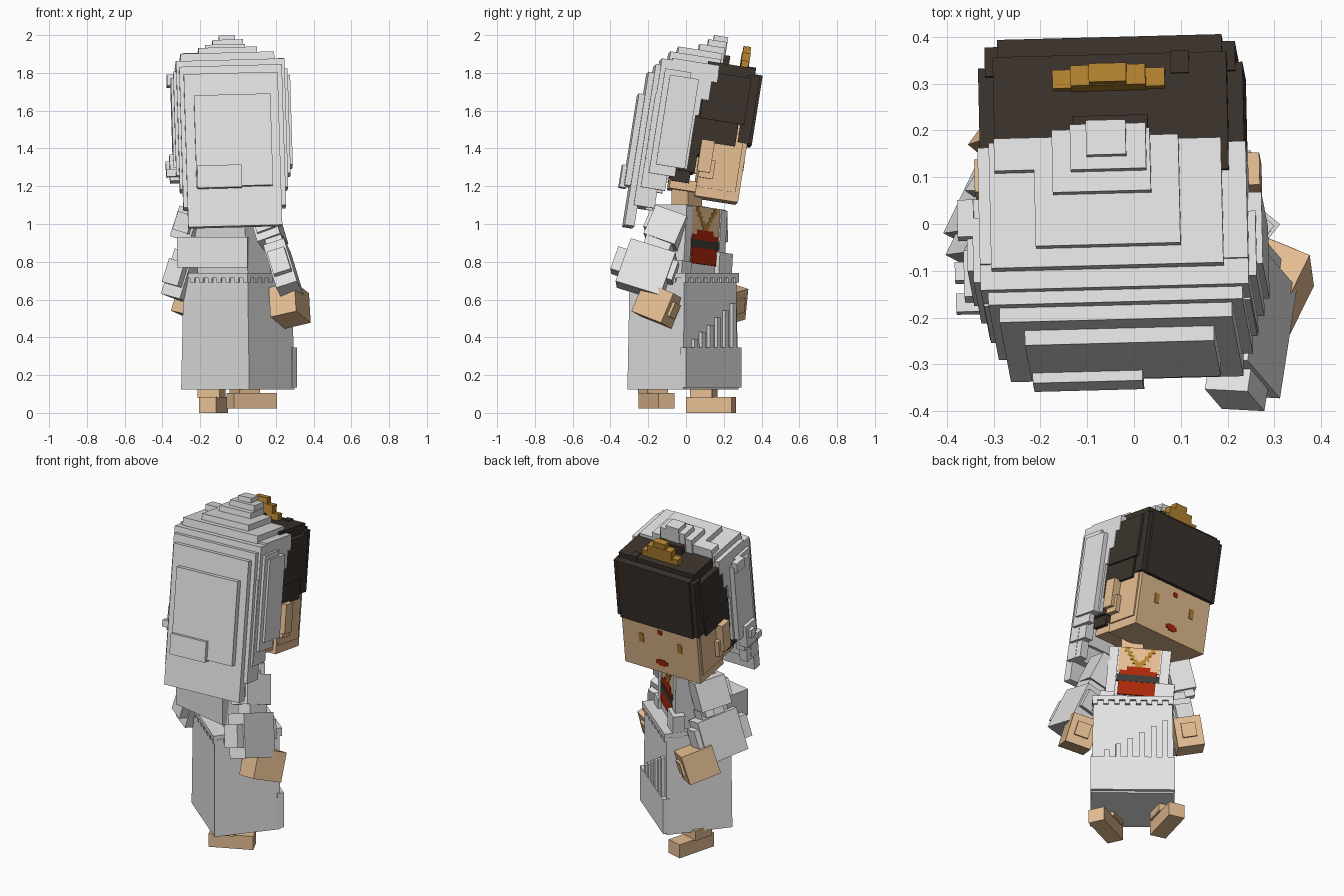
import bpy, bmesh, math
from mathutils import Matrix, Vector, Euler


def material(name, rgb):
    m = bpy.data.materials.new(name)
    m.diffuse_color = (*rgb, 1)
    return m


WHITE = material("white cloth", (0.77, 0.77, 0.77))
SKIN = material("skin", (0.78, 0.51, 0.29))
HAIR = material("dark hair", (0.044, 0.033, 0.025))
GOLD = material("gold", (0.46, 0.23, 0.03))
RED = material("red", (0.40, 0.02, 0.003))
BLACK = material("black band", (0.045, 0.043, 0.038))


def frame(loc, rx=0, ry=0, rz=0):
    rot = Euler([math.radians(a) for a in (rx, ry, rz)])
    return Matrix.Translation(loc) @ rot.to_matrix().to_4x4()


def part(name, mat, mtx, boxes):
    """One object from boxes (x0, x1, y0, y1, z0, z1) in a tilted frame."""
    bm = bmesh.new()
    for x0, x1, y0, y1, z0, z1 in boxes:
        c = Vector(((x0 + x1) / 2, (y0 + y1) / 2, (z0 + z1) / 2))
        s = Matrix.Diagonal((x1 - x0, y1 - y0, z1 - z0, 1))
        bmesh.ops.create_cube(bm, size=1, matrix=mtx @ Matrix.Translation(c) @ s)
    me = bpy.data.meshes.new(name)
    bm.to_mesh(me)
    bm.free()
    me.materials.append(mat)
    ob = bpy.data.objects.new(name, me)
    bpy.context.collection.objects.link(ob)
    return ob


def wide(hw, *rest):
    return (-hw, hw, *rest)


def both(x0, x1, *rest):
    return [(x0, x1, *rest), (-x1, -x0, *rest)]


HEAD = frame((-0.026, 0, 1.15), -9, -1.5, 1.5)
BODY = frame((0, -0.015, 0), 0, 0, -39)
TORSO = BODY @ frame((-0.015, 0, 0.75), 0, -5, 0) @ Matrix.Translation((0, 0, -0.75))

# Head: skull, jaw ledge, ears
part("face", SKIN, HEAD, [
    wide(0.25, 0.04, 0.272, 0.0, 0.45),
    wide(0.23, -0.10, 0.05, 0.02, 0.075),
    wide(0.258, 0.05, 0.25, 0.05, 0.36)])
part("ears", SKIN, HEAD,
     both(0.25, 0.305, 0.03, 0.10, 0.13, 0.30)
     + both(0.25, 0.285, 0.04, 0.12, 0.10, 0.2))
part("neck", SKIN, BODY, [wide(0.06, -0.03, 0.08, 1.08, 1.2)])

# Facial marks as thin plates
F = 0.272
part("eyes", GOLD, HEAD, both(0.112, 0.142, F, F + 0.004, 0.168, 0.225))
part("mouth", RED, HEAD, [wide(0.038, F, F + 0.004, 0.055, 0.077),
                          wide(0.02, F, F + 0.004, 0.046, 0.085)])
part("forehead_dot", RED, HEAD, [wide(0.014, F, F + 0.004, 0.252, 0.279)])

# Hair: fringe, crown and stepped side locks
part("hair", HAIR, HEAD, [
    wide(0.24, 0.23, 0.297, 0.31, 0.685),
    wide(0.268, 0.22, 0.283, 0.315, 0.675),
    wide(0.283, 0.0, 0.24, 0.41, 0.66),
    wide(0.25, 0.0, 0.255, 0.60, 0.715),
    wide(0.272, -0.02, 0.21, 0.29, 0.5),
    wide(0.27, -0.04, 0.04, 0.22, 0.5),
    wide(0.262, -0.09, 0.02, 0.12, 0.4),
    wide(0.25, -0.10, 0.0, 0.06, 0.3),
    wide(0.08, 0.05, 0.115, 0.70, 0.765),
    (0.13, 0.17, 0.21, 0.258, 0.66, 0.722)])

# Stepped gold crown
part("crown", GOLD, HEAD, [
    (-0.122, 0.118, 0.178, 0.218, 0.70, 0.752),
    (-0.082, 0.078, 0.176, 0.220, 0.70, 0.795),
    (-0.042, 0.038, 0.178, 0.218, 0.70, 0.83)])

# Veil: flat-topped hood, stepped peak, stair-cut front edge
part("veil_hood", WHITE, HEAD, [
    wide(0.287, -0.19, 0.062, 0.61, 0.70),
    wide(0.287, -0.20, 0.032, 0.51, 0.64),
    wide(0.287, -0.20, -0.005, 0.42, 0.56),
    wide(0.286, -0.20, -0.022, 0.13, 0.45),
    (-0.262, 0.235, -0.205, 0.066, 0.60, 0.735),
    (-0.25, 0.14, 0.0, 0.07, 0.70, 0.77),
    (-0.165, 0.145, -0.165, 0.07, 0.70, 0.77),
    (-0.125, 0.085, -0.055, 0.08, 0.70, 0.803),
    (-0.085, 0.077, -0.012, 0.086, 0.70, 0.835),
    (-0.05, 0.035, 0.015, 0.09, 0.70, 0.862)])
part("veil_sides", WHITE, HEAD,
     both(0.27, 0.316, -0.19, -0.035, 0.13, 0.61)
     + both(0.27, 0.303, -0.22, -0.08, 0.08, 0.64)
     + both(0.23, 0.285, -0.25, -0.12, 0.0, 0.5)
     + both(0.22, 0.27, -0.27, -0.16, -0.10, 0.3)
     + [(-0.355, -0.28, -0.20, -0.16, 0.08, 0.12),
        (-0.355, -0.30, -0.14, -0.10, 0.12, 0.17),
        (-0.335, -0.28, -0.18, -0.08, 0.06, 0.2),
        (-0.335, -0.30, -0.12, -0.04, 0.58, 0.64)])
part("veil_back", WHITE, HEAD, [
    wide(0.287, -0.245, -0.18, 0.0, 0.69),
    wide(0.272, -0.272, -0.20, -0.10, 0.655),
    (-0.25, 0.248, -0.303, -0.25, -0.21, 0.61),
    (-0.20, 0.205, -0.335, -0.29, 0.0, 0.49),
    (-0.195, 0.04, -0.357, -0.32, -0.01, 0.11)])

# Torso leaning to one side, with side drapes and a back wrap
part("torso", WHITE, TORSO, [
    wide(0.17, -0.11, 0.12, 0.70, 1.09),
    (-0.21, -0.10, 0.08, 0.15, 0.72, 0.86),
    (0.12, 0.20, 0.08, 0.14, 0.72, 0.79)]
    + both(0.12, 0.172, 0.10, 0.128, 0.74, 1.085))
part("back_wrap", WHITE, frame((-0.12, -0.10, 0.85), 0, 0, -12),
     [wide(0.19, -0.08, 0.08, -0.08, 0.08)])

# Neckline, blouse, band and necklace on the chest
C = 0.12
part("neckline", SKIN, TORSO, [wide(0.115, C, C + 0.004, 0.93, 1.088)])
part("blouse", RED, TORSO, [wide(0.105, C, C + 0.008, 0.785, 0.94),
                            wide(0.065, C, C + 0.008, 0.93, 0.965)])
part("chest_band", BLACK, TORSO, [wide(0.118, C, C + 0.0095, 0.87, 0.912)])
part("necklace", GOLD, TORSO,
     [b for i in range(4)
      for b in both(0.012 + 0.016 * i, 0.036 + 0.016 * i, C, C + 0.007,
                    0.985 + 0.025 * i, 1.014 + 0.025 * i)]
     + [wide(0.022, C, C + 0.007, 0.955, 1.0)])

# Skirt, tapering slightly to the waist
skirt = part("skirt", WHITE, BODY, [wide(0.232, -0.192, 0.188, 0.125, 0.73)])
inv = BODY.inverted()
for v in skirt.data.vertices:
    if v.co.z > 0.5:
        p = inv @ v.co
        v.co = BODY @ Vector((p.x * 0.94, p.y * 0.98, p.z))

# Front hem panel with rising pleats, and hanging teeth along the waist
part("skirt_pleats", WHITE, BODY,
     [wide(0.234, 0.17, 0.208, 0.135, 0.345)]
     + [(0.13 - 0.065 * i, 0.16 - 0.065 * i, 0.17, 0.206, 0.34, 0.39 + 0.038 * i)
        for i in range(6)])
part("waist_trim", WHITE, BODY,
     [wide(0.226, -0.198, 0.198, 0.715, 0.74)]
     + [(x, x + 0.028, y0, y1, 0.69, 0.73)
        for x in [-0.225 + 0.06 * i for i in range(8)]
        for y0, y1 in ((0.17, 0.198), (-0.198, -0.17))]
     + [(0.20, 0.226, y, y + 0.028, 0.69, 0.73)
        for y in [-0.198 + 0.06 * i for i in range(6)]])

# Arms: shoulder, wide sleeve and hand, each in its own tilted frame
arms = {
    "right": [((0.16, -0.10, 0.98), (-20, -20, -8)),
              ((0.24, -0.205, 0.76), (-18, -18, -3)),
              ((0.275, -0.15, 0.565), (-20, -12, -22))],
    "left": [((-0.235, 0.11, 0.99), (-10, 15, -35)),
             ((-0.265, 0.075, 0.72), (-10, 14, -28)),
             ((-0.22, 0.205, 0.58), (-15, 10, -39))]}
for side, (sh, sl, ha) in arms.items():
    part(side + "_shoulder", WHITE, frame(sh[0], *sh[1]), [
        wide(0.065, -0.09, 0.09, -0.09, 0.08),
        wide(0.05, -0.11, -0.05, -0.05, 0.05),
        wide(0.05, 0.02, 0.07, -0.13, 0.0)])
    part(side + "_sleeve", WHITE, frame(sl[0], *sl[1]), [
        wide(0.058, -0.13, 0.12, -0.13, 0.12),
        wide(0.048, -0.18, -0.10, -0.07, 0.06),
        wide(0.045, -0.06, 0.08, 0.10, 0.17),
        wide(0.048, 0.10, 0.15, -0.03, 0.08)])
    part(side + "_hand", SKIN, frame(ha[0], *ha[1]), [
        wide(0.075, -0.095, 0.09, -0.08, 0.09),
        wide(0.04, 0.0, 0.105, -0.03, 0.05)])

# Splayed feet with short ankles
for side, loc, yaw in (("right", (0.072, -0.157, 0.022), -65),
                       ("left", (-0.13, 0.133, 0), -15)):
    part(side + "_foot", SKIN, frame(loc, 0, 0, yaw), [
        wide(0.047, -0.125, 0.125, 0, 0.083),
        wide(0.06, -0.10, 0.02, 0.08, 0.14)])
